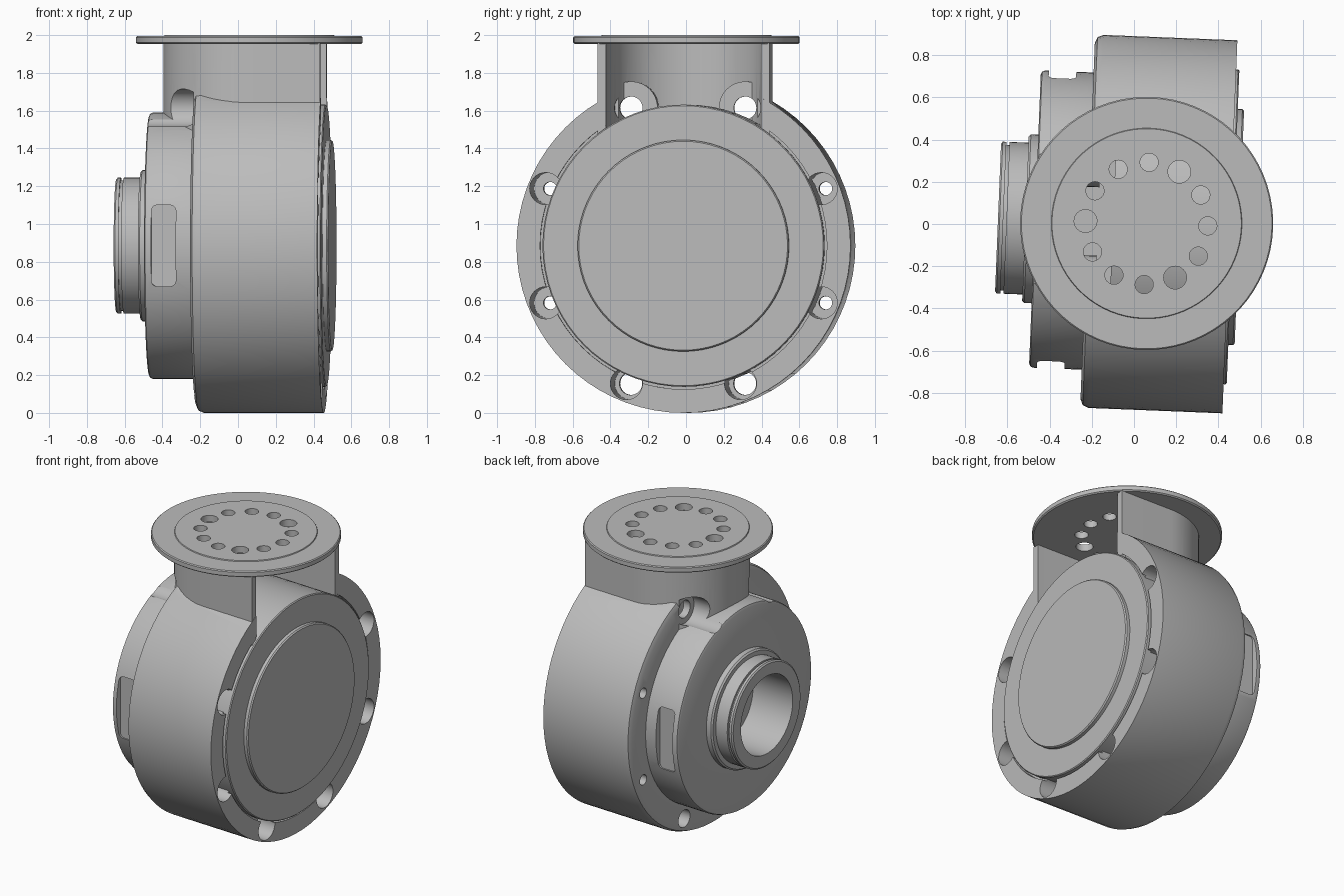
import bpy, bmesh, math
from mathutils import Matrix, Vector

cube = bpy.data.objects.get("Cube")
if cube:
    bpy.data.objects.remove(cube)

AXIS_Z = 0.885      # height of the drum axis
SHIFT_Y = 0.005
YAW = math.radians(-2.3)
NECK_X = 0.06
BOLT_R = 0.79

grey = bpy.data.materials.new("machined grey")
grey.use_nodes = True
grey.diffuse_color = (0.5, 0.5, 0.5, 1)
grey.node_tree.nodes["Principled BSDF"].inputs["Base Color"].default_value = (0.5, 0.5, 0.5, 1)


def make(name, bm):
    bmesh.ops.remove_doubles(bm, verts=bm.verts, dist=1e-5)
    bmesh.ops.recalc_face_normals(bm, faces=bm.faces)
    mesh = bpy.data.meshes.new(name)
    bm.to_mesh(mesh)
    bm.free()
    mesh.materials.append(grey)
    obj = bpy.data.objects.new(name, mesh)
    bpy.context.collection.objects.link(obj)
    return obj


def lathe(bm, profile, axis, centre, steps=72):
    """Spin (distance along axis, radius) points, which start and end on the axis."""
    axis = Vector(axis)
    side = Vector((0, 1, 0))
    verts = [bm.verts.new(Vector(centre) + axis * a + side * r) for a, r in profile]
    edges = [bm.edges.new(pair) for pair in zip(verts, verts[1:])]
    bmesh.ops.spin(bm, geom=verts + edges, cent=centre, axis=axis,
                   angle=math.tau, steps=steps, use_merge=True)
    bmesh.ops.remove_doubles(bm, verts=bm.verts, dist=1e-5)


def turned(name, profile, axis=(1, 0, 0), centre=(0, 0, AXIS_Z), steps=72):
    bm = bmesh.new()
    lathe(bm, profile, axis, centre, steps)
    return make(name, bm)


def rods(name, spots, start, end, axis=(1, 0, 0)):
    """Parallel cylinders; each spot is (centre, radius)."""
    bm = bmesh.new()
    for centre, r in spots:
        lathe(bm, [(start, 0), (start, r), (end, r), (end, 0)], axis, centre, 32)
    return make(name, bm)


def arch(name, radius, x_end, z0, z1):
    """Upright prism with one round end and one flat open end."""
    bm = bmesh.new()
    outline = [(x_end, radius)]
    for i in range(41):
        a = math.pi / 2 + math.pi * i / 40
        outline.append((NECK_X + radius * math.cos(a), radius * math.sin(a)))
    outline.append((x_end, -radius))
    face = bm.faces.new([bm.verts.new((x, y, z0)) for x, y in outline])
    top = bmesh.ops.extrude_face_region(bm, geom=[face])["geom"]
    bmesh.ops.translate(bm, vec=(0, 0, z1 - z0),
                        verts=[g for g in top if isinstance(g, bmesh.types.BMVert)])
    return make(name, bm)


def combine(obj, tool, operation):
    mod = obj.modifiers.new(operation.lower(), "BOOLEAN")
    mod.operation, mod.solver, mod.object = operation, "EXACT", tool
    bpy.context.view_layer.objects.active = obj
    bpy.ops.object.modifier_apply(modifier=mod.name)
    bpy.data.objects.remove(tool)


# Housing: drum, rear flange and hollow hub in one turned profile
housing = turned("housing", [
    (-.33, 0), (-.33, .27), (-.645, .27), (-.645, .35), (-.637, .36),
    (-.62, .36), (-.62, .345), (-.605, .345), (-.605, .36), (-.515, .36),
    (-.515, .39), (-.505, .40), (-.47, .40), (-.47, .685), (-.464, .699),
    (-.45, .705), (-.22, .705), (-.22, .845), (-.208, .873), (-.18, .885),
    (.455, .885), (.455, .76), (.425, .76), (.425, 0)])

# Bolt positions around the drum axis
bolts = []
for i in range(8):
    a = math.radians(22.5 + 45 * i)
    spot = (0, BOLT_R * math.cos(a), AXIS_Z + BOLT_R * math.sin(a))
    bolts.append((spot, .06 if abs(math.sin(a)) > .7 else .035))
upper = [spot for spot, r in bolts if spot[2] > 1.5]

# Neck, hollowed from the open side, with bosses left around the upper bolts
combine(housing, arch("neck", .455, .453, 1.4, 1.958), "UNION")
cavity = arch("neck_cavity", .41, .7, 1.48, 2.1)
combine(cavity, rods("boss", [(s, .14) for s in upper], -.6, -.17), "DIFFERENCE")
combine(housing, cavity, "DIFFERENCE")

# Bolt notches, pockets and through holes
combine(housing, rods("notch", [(s, .1) for s in upper], -.6, -.221), "DIFFERENCE")
combine(housing, rods("pocket", [(s, .085) for s, r in bolts], -.12, .6), "DIFFERENCE")
combine(housing, rods("bolt_hole", bolts, -.4, .7), "DIFFERENCE")

# Rounded side slots in the rear flange
for side in (-1, 1):
    bm = bmesh.new()
    bmesh.ops.create_cube(bm, size=1, matrix=Matrix.Translation((-.367, side * .762, AXIS_Z))
                          @ Matrix.Diagonal((.13, .2, .43, 1)))
    along = [e for e in bm.edges if abs(e.verts[0].co.y - e.verts[1].co.y) > .1]
    bmesh.ops.bevel(bm, geom=along, offset=.03, segments=5, profile=.5, affect="EDGES")
    combine(housing, make("slot", bm), "DIFFERENCE")

# Cover: inner drum with a raised round pad
cover = turned("cover", [(-.1, 0), (-.1, .747), (.464, .747), (.47, .741),
                         (.47, .56), (.492, .56), (.5, .553), (.5, 0)])

# Mounting plate with a ring of twelve holes
plate = turned("mounting_plate", [
    (1.953, 0), (1.953, .592), (1.96, .6), (1.988, .6), (1.994, .594),
    (1.994, .452), (2, .449), (2, 0)], (0, 0, 1), (NECK_X, 0, 0))
ring = []
for i in range(12):
    a = math.tau * i / 12
    ring.append(((NECK_X + .29 * math.cos(a), .29 * math.sin(a), 0),
                 .054 if i % 4 == 2 else .043))
combine(plate, rods("plate_hole", ring, 1.9, 2.1, (0, 0, 1)), "DIFFERENCE")

# Turn the whole assembly slightly and smooth the round faces
bpy.ops.object.select_all(action="DESELECT")
for obj in (housing, cover, plate):
    obj.rotation_euler.z = YAW
    obj.location.y = SHIFT_Y
    obj.select_set(True)
bpy.context.view_layer.objects.active = housing
bpy.ops.object.shade_smooth_by_angle(angle=math.radians(30))
